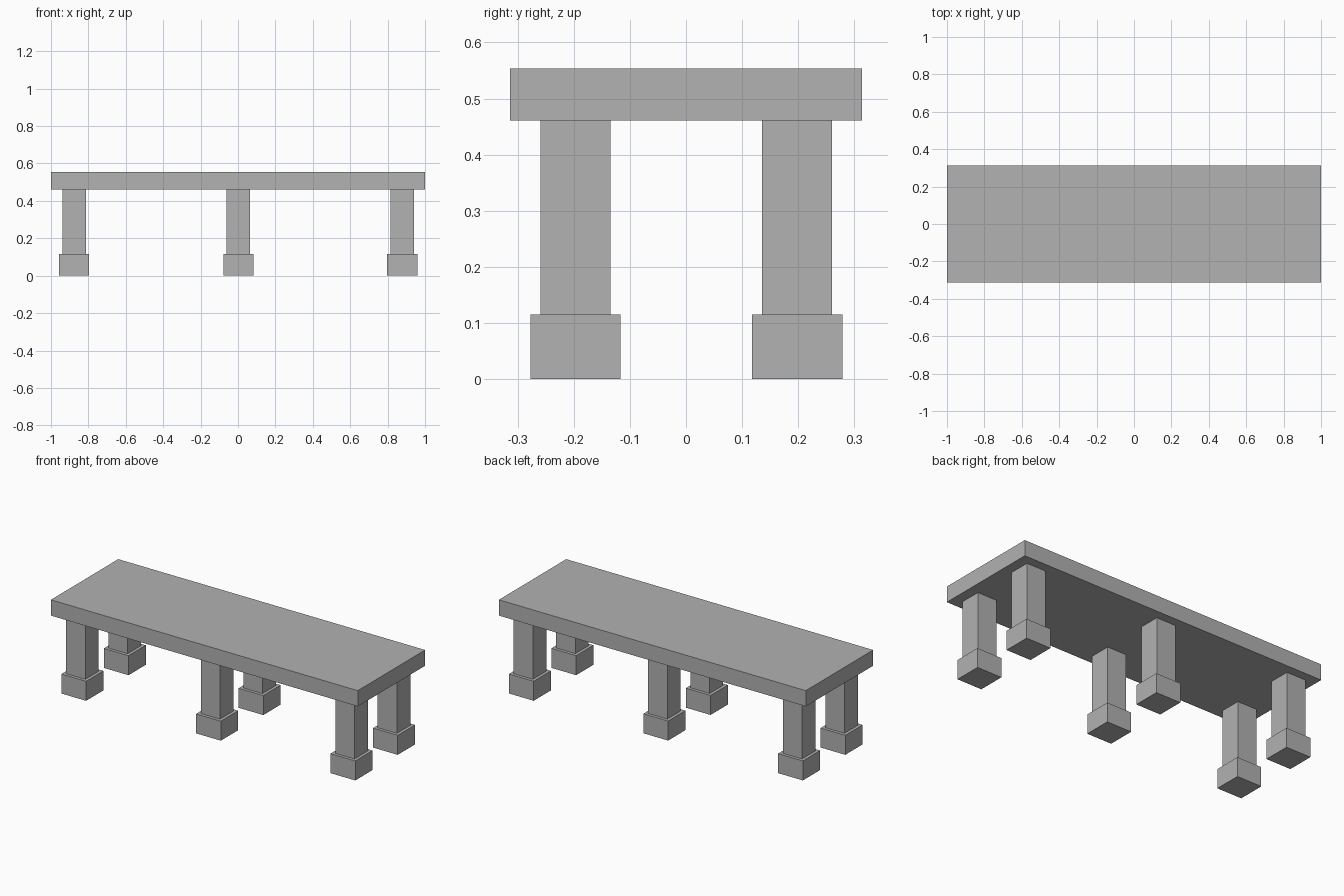
import bpy

cube = bpy.data.objects.get("Cube")
if cube:
    bpy.data.objects.remove(cube, do_unlink=True)

# Single stone colour
GREY = (0.445, 0.445, 0.445, 1)
stone = bpy.data.materials.new("grey_stone")
stone.use_nodes = True
stone.diffuse_color = GREY
stone.node_tree.nodes["Principled BSDF"].inputs["Base Color"].default_value = GREY


def block(name, x, y, width, depth, bottom, top):
    """Flat-faced box centred on x, y between two heights."""
    bpy.ops.mesh.primitive_cube_add(size=1, location=(x, y, (bottom + top) / 2))
    obj = bpy.context.object
    obj.name = name
    obj.scale = (width, depth, top - bottom)
    bpy.ops.object.transform_apply(location=False, rotation=False, scale=True)
    obj.data.materials.append(stone)
    return obj


FOOT_TOP, LEG_TOP, SLAB_TOP = 0.115, 0.461, 0.554
FOOT_SIZE, LEG_SIZE = 0.161, 0.125

# Table slab
block("table_top", 0, 0, 2, 0.627, LEG_TOP, SLAB_TOP)

# Three pairs of square legs on wider feet
for side, x in (("right", -0.876), ("middle", 0.002), ("left", 0.878)):
    for end, y in (("front", -0.197), ("back", 0.198)):
        block(f"{end}_{side}_foot", x, y, FOOT_SIZE, FOOT_SIZE, 0, FOOT_TOP)
        block(f"{end}_{side}_leg", x, y, LEG_SIZE, LEG_SIZE, FOOT_TOP, LEG_TOP)
